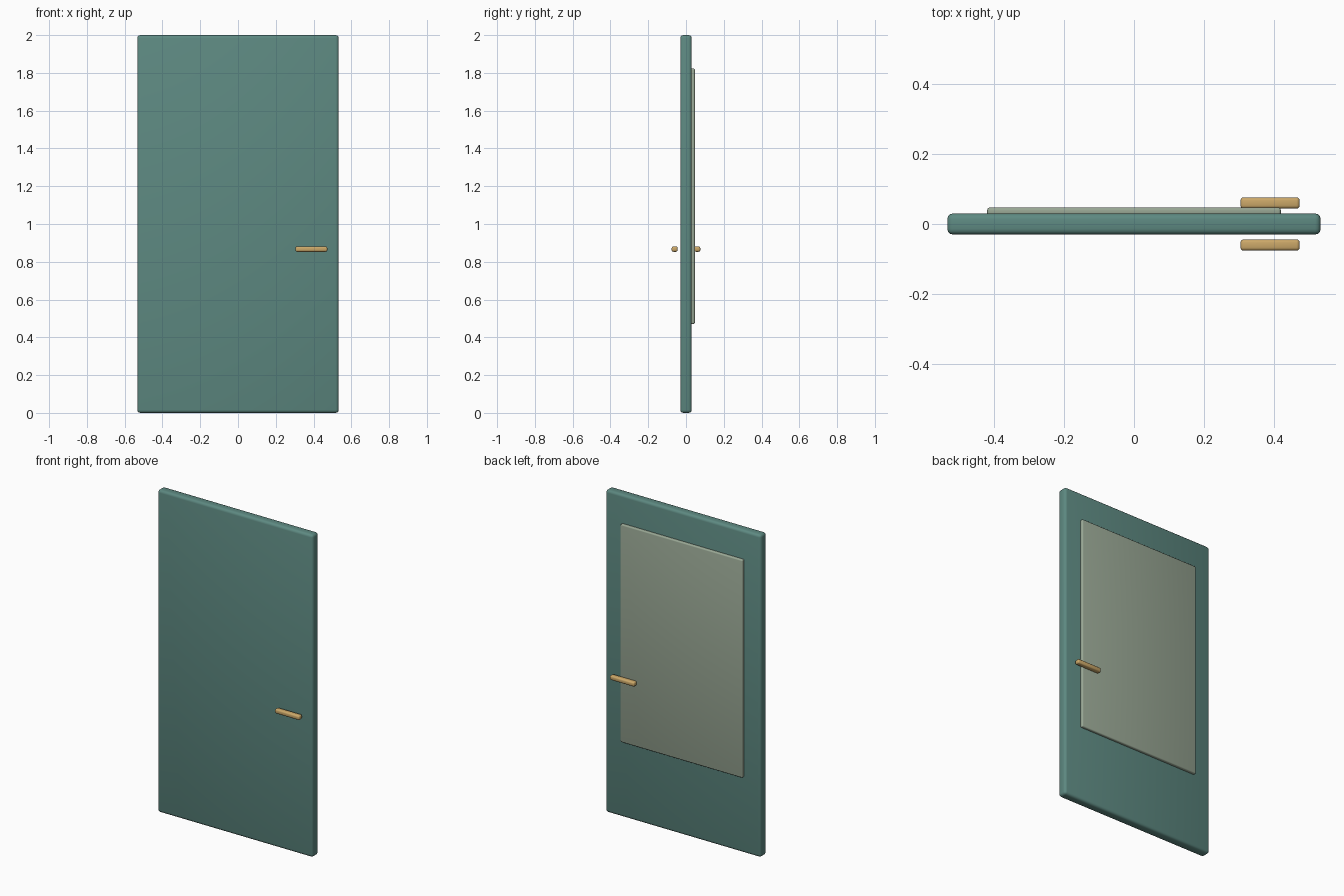
import bpy

if "Cube" in bpy.data.objects:
    bpy.data.objects.remove(bpy.data.objects["Cube"])


def material(name, rgb):
    m = bpy.data.materials.new(name)
    m.diffuse_color = (*rgb, 1.0)
    m.use_nodes = True
    m.node_tree.nodes["Principled BSDF"].inputs["Base Color"].default_value = m.diffuse_color
    return m


def rounded_box(name, lo, hi, radius, mat, segments=3):
    """Box between two corners with rounded, smooth edges."""
    bpy.ops.mesh.primitive_cube_add(
        size=1, location=[(a + b) / 2 for a, b in zip(lo, hi)])
    ob = bpy.context.object
    ob.name = name
    ob.scale = [b - a for a, b in zip(lo, hi)]
    bpy.ops.object.transform_apply(location=False, rotation=False, scale=True)
    bevel = ob.modifiers.new("rounding", "BEVEL")
    bevel.width = radius
    bevel.segments = segments
    bpy.ops.object.modifier_apply(modifier=bevel.name)
    bpy.ops.object.shade_smooth_by_angle()
    ob.data.materials.append(mat)
    return ob


teal = material("teal_paint", (0.11, 0.25, 0.22))
sage = material("sage_panel", (0.32, 0.39, 0.30))
brass = material("brass", (0.60, 0.39, 0.14))

# Door leaf
rounded_box("door_leaf", (-0.533, -0.03, 0), (0.533, 0.03, 2), 0.016, teal)

# Raised panel on the back face only
rounded_box("back_panel", (-0.419, 0.023, 0.471), (0.419, 0.047, 1.823), 0.007, sage)

# Lever handles, one standing off each face
for side, name in ((-1, "front_handle"), (1, "back_handle")):
    y = side * 0.06
    rounded_box(name, (0.304, y - 0.016, 0.853), (0.473, y + 0.016, 0.881), 0.009, brass)
